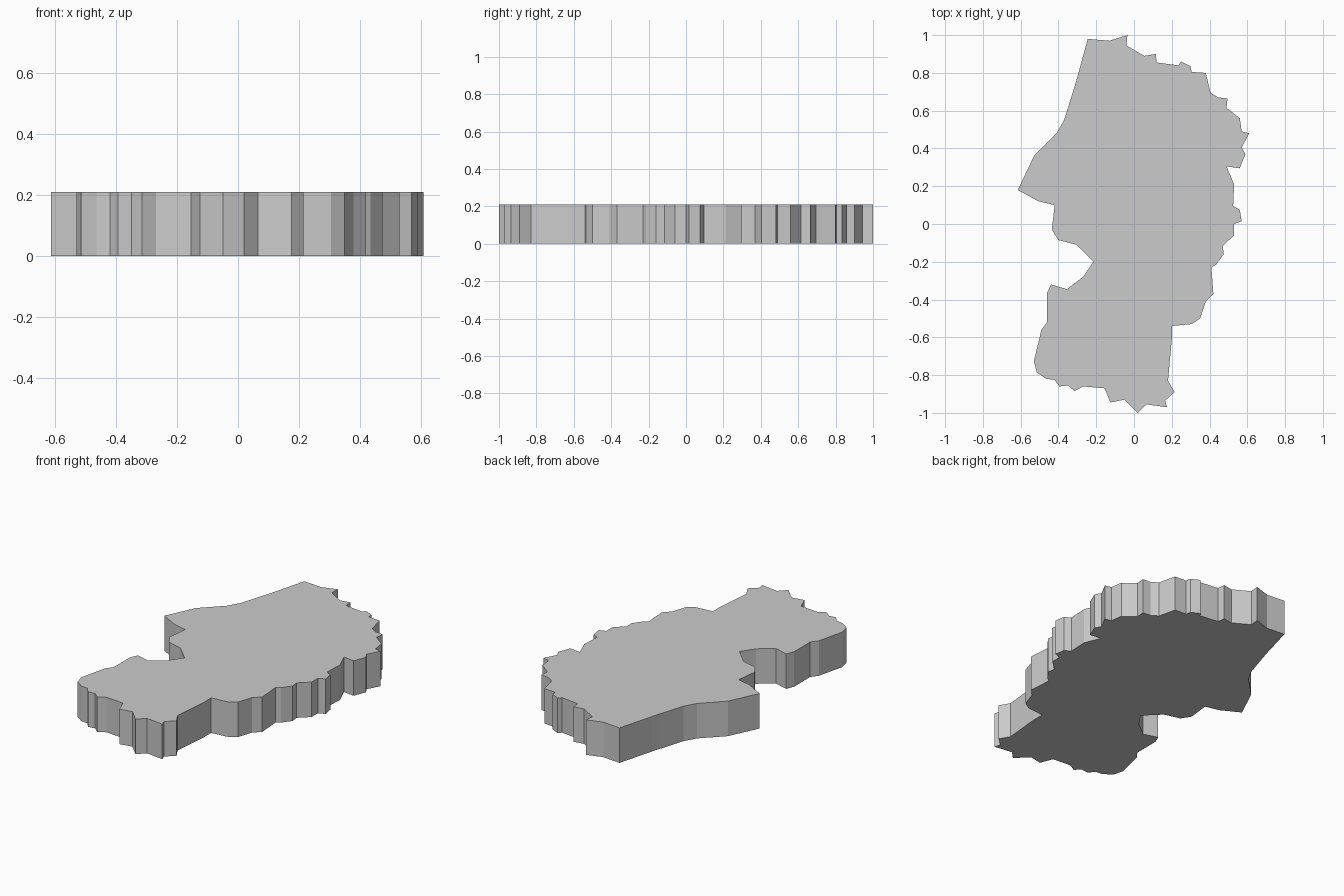
import bpy, bmesh

HEIGHT = 0.21

# Outline seen from above, grouped by side, running clockwise from the top left corner
north = [(-.245, .98), (-.13, .97), (-.035, 1), (-.04, .945), (.055, .89), (.115, .9),
         (.12, .855), (.235, .84), (.25, .86), (.3, .835), (.305, .805), (.38, .8)]
east = [(.405, .695), (.445, .67), (.495, .665), (.49, .615), (.56, .56), (.57, .49),
        (.61, .48), (.57, .405), (.59, .37), (.56, .295), (.49, .305), (.53, .21),
        (.525, .095), (.56, .075), (.57, .015), (.53, 0), (.53, -.06), (.47, -.115),
        (.475, -.16), (.435, -.215), (.41, -.23), (.42, -.37), (.38, -.41),
        (.35, -.5), (.305, -.53), (.2, -.54), (.2, -.61), (.18, -.83), (.215, -.89)]
south = [(.165, -.935), (.175, -.97), (.065, -.955), (.02, -1), (-.05, -.93),
         (-.125, -.945), (-.155, -.87), (-.27, -.86), (-.315, -.885), (-.35, -.855),
         (-.395, -.86), (-.42, -.825), (-.465, -.82), (-.515, -.785), (-.53, -.725)]
west = [(-.49, -.56), (-.46, -.52), (-.46, -.365), (-.44, -.32), (-.355, -.345),
        (-.27, -.28), (-.215, -.2), (-.305, -.11), (-.4, -.085), (-.435, -.03),
        (-.42, .1), (-.505, .12), (-.615, .18), (-.53, .36), (-.41, .48),
        (-.37, .55), (-.32, .71), (-.305, .76)]

# Flat slab: one outline face pulled straight up
bm = bmesh.new()
base = bm.faces.new([bm.verts.new((x, y, 0)) for x, y in north + east + south + west])
side = bmesh.ops.extrude_face_region(bm, geom=[base], use_keep_orig=True)
bmesh.ops.translate(bm, vec=(0, 0, HEIGHT),
                    verts=[g for g in side["geom"] if isinstance(g, bmesh.types.BMVert)])
bmesh.ops.recalc_face_normals(bm, faces=bm.faces)

mesh = bpy.data.meshes.new("region_slab")
bm.to_mesh(mesh)
bm.free()
slab = bpy.data.objects.new("region_slab", mesh)
bpy.context.collection.objects.link(slab)
